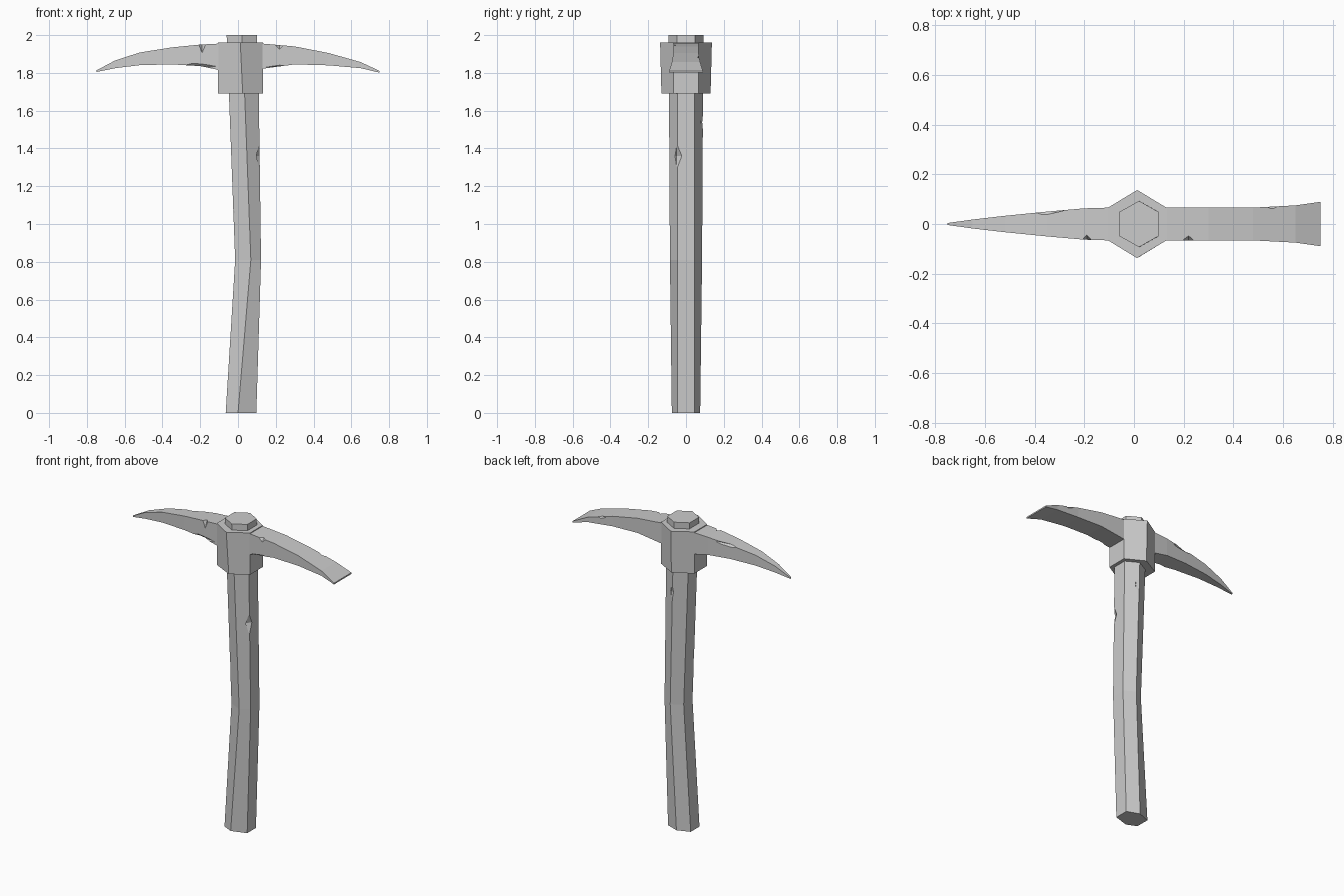
import bpy
import bmesh
from mathutils import Matrix, Vector

if "Cube" in bpy.data.objects:
    bpy.data.objects.remove(bpy.data.objects["Cube"], do_unlink=True)

grey = bpy.data.materials.new("plain grey")
grey.use_nodes = True
COLOUR = (0.6, 0.6, 0.6, 1)
grey.diffuse_color = COLOUR
grey.node_tree.nodes["Principled BSDF"].inputs["Base Color"].default_value = COLOUR


def finish(bm, name):
    bmesh.ops.recalc_face_normals(bm, faces=bm.faces)
    mesh = bpy.data.meshes.new(name)
    bm.to_mesh(mesh)
    bm.free()
    mesh.materials.append(grey)
    obj = bpy.data.objects.new(name, mesh)
    bpy.context.collection.objects.link(obj)
    return obj


def loft(name, rings):
    """Skin matching cross-sections and cap both ends."""
    bm = bmesh.new()
    loops = [[bm.verts.new(p) for p in ring] for ring in rings]
    for a, b in zip(loops, loops[1:]):
        for i in range(len(a)):
            j = (i + 1) % len(a)
            bm.faces.new((a[i], a[j], b[j], b[i]))
    bm.faces.new(loops[0])
    bm.faces.new(loops[-1])
    return finish(bm, name)


def hexagon(z, left, right, ridge, depth, side):
    """Hexagon with flat sides on x and ridges at front and back."""
    mid = (left + right) / 2
    return [(left, -side, z), (ridge, -depth, z), (right, -side, z),
            (right, side, z), (mid, depth, z), (left, side, z)]


def chip(target, chips):
    """Carve pointed nicks: each has a centre and half-sizes."""
    bm = bmesh.new()
    for centre, size in chips:
        place = Matrix.Translation(Vector(centre)) @ Matrix.Diagonal((*size, 1))
        bmesh.ops.create_uvsphere(bm, u_segments=4, v_segments=2, radius=1, matrix=place)
    cutter = finish(bm, target.name + "_cutter")
    cutter.hide_render = True
    mod = target.modifiers.new("chips", "BOOLEAN")
    mod.operation = "DIFFERENCE"
    mod.solver = "EXACT"
    mod.object = cutter
    graph = bpy.context.evaluated_depsgraph_get()
    carved = bpy.data.meshes.new_from_object(target.evaluated_get(graph))
    target.modifiers.clear()
    target.data = carved
    bpy.data.objects.remove(cutter, do_unlink=True)


# Bent hexagonal handle, poking out above the collar
handle = loft("handle", [
    hexagon(0, -0.065, 0.097, 0.0, 0.075, 0.045),
    hexagon(0.81, -0.015, 0.122, 0.068, 0.085, 0.045),
    hexagon(1.69, -0.048, 0.11, 0.035, 0.09, 0.046),
    hexagon(2, -0.06, 0.1, 0.02, 0.093, 0.048)])
chip(handle, [
    ((0.125, -0.05, 1.36), (0.035, 0.04, 0.1)),
    ((-0.035, -0.05, 1.06), (0.018, 0.03, 0.07)),
    ((0.05, 0.1, 1.54), (0.05, 0.025, 0.14))])

# Hexagonal collar holding the head
collar = loft("collar", [
    hexagon(1.69, -0.105, 0.132, 0.025, 0.13, 0.065),
    hexagon(1.96, -0.106, 0.132, 0.012, 0.137, 0.065)])

# Curved head: x, underside, top, half width
profile = [
    (-0.75, 1.805, 1.813, 0.004), (-0.65, 1.825, 1.866, 0.018),
    (-0.52, 1.841, 1.908, 0.033), (-0.35, 1.845, 1.935, 0.05),
    (-0.2, 1.836, 1.95, 0.063), (-0.1, 1.815, 1.955, 0.066),
    (0.13, 1.822, 1.955, 0.066), (0.3, 1.845, 1.94, 0.066),
    (0.48, 1.84, 1.905, 0.066), (0.65, 1.825, 1.857, 0.075),
    (0.75, 1.801, 1.81, 0.089)]
head = loft("pick_head", [
    [(x, -w, low), (x, w, low), (x, w, top), (x, -w, top)]
    for x, low, top, w in profile])
chip(head, [
    ((-0.19, -0.068, 1.95), (0.022, 0.025, 0.055)),
    ((0.22, -0.07, 1.95), (0.03, 0.025, 0.03)),
    ((-0.24, -0.064, 1.835), (0.13, 0.02, 0.02)),
    ((0.22, -0.07, 1.83), (0.1, 0.015, 0.015)),
    ((-0.37, 0.055, 1.935), (0.14, 0.02, 0.02)),
    ((0.56, 0.075, 1.885), (0.06, 0.015, 0.02))])
